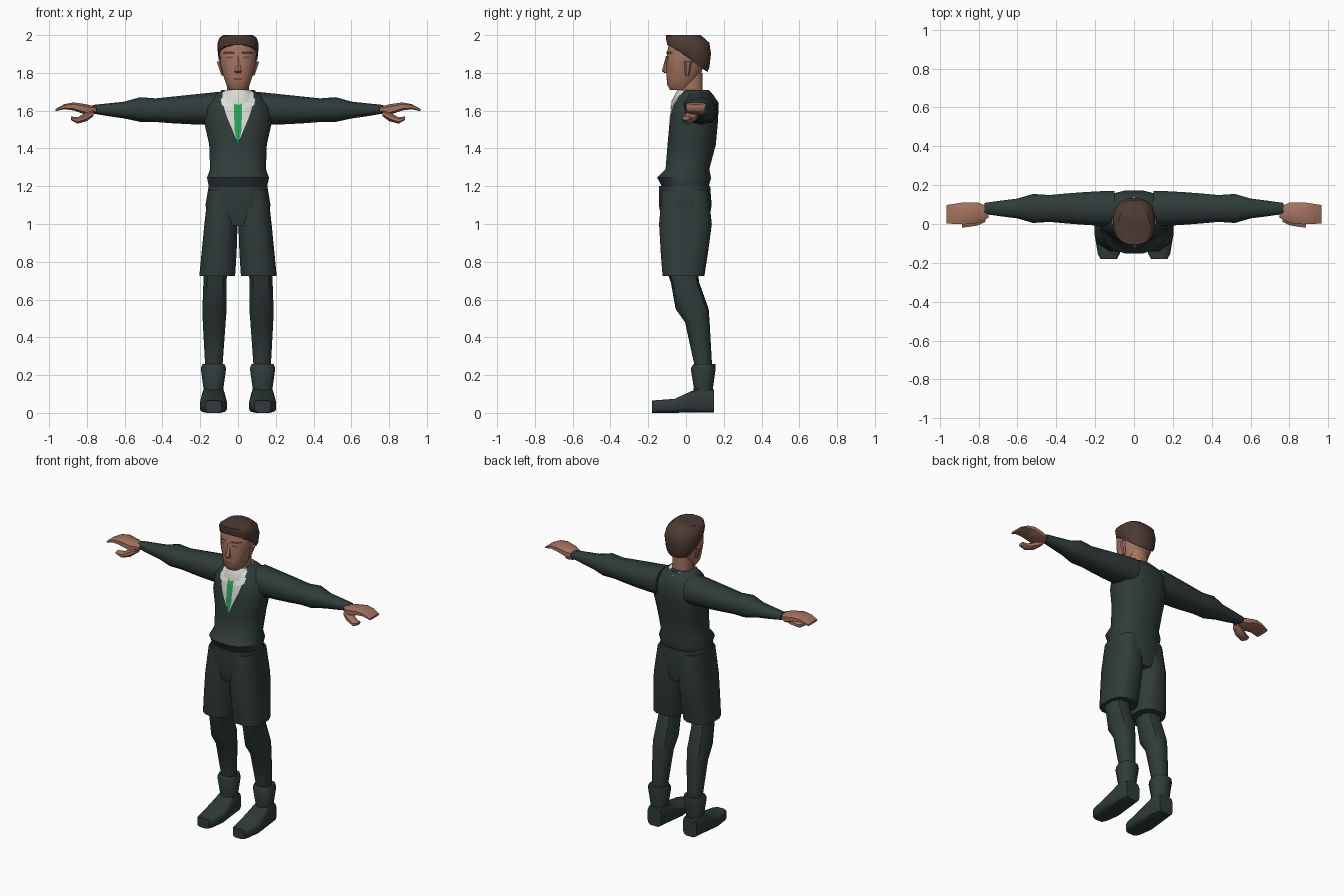
import bpy, bmesh, math
from mathutils import Vector
from mathutils.bvhtree import BVHTree

if "Cube" in bpy.data.objects:
    bpy.data.objects.remove(bpy.data.objects["Cube"])


def material(name, *color):
    mat = bpy.data.materials.new(name)
    mat.use_nodes = True
    mat.diffuse_color = (*color, 1)
    shader = mat.node_tree.nodes["Principled BSDF"]
    shader.inputs["Base Color"].default_value = (*color, 1)
    return mat


suit = material("dark suit cloth", .028, .044, .042)
skin = material("skin", .37, .17, .115)
hair = material("brown hair", .075, .042, .034)
white = material("white shirt", .7, .7, .67)
green = material("green tie", .02, .38, .1)
shade = material("dark skin", .18, .075, .05)


def lerp(start, end, factor):
    return start + (end - start) * factor


def finish(name, bm, mat, mirror):
    """Make the object, smooth it and return a tree for laying panels on it."""
    mesh = bpy.data.meshes.new(name)
    bm.to_mesh(mesh)
    tree = BVHTree.FromBMesh(bm)
    bm.free()
    part = bpy.data.objects.new(name, mesh)
    bpy.context.collection.objects.link(part)
    mesh.materials.append(mat)
    if mirror:
        part.modifiers.new("mirror", "MIRROR").use_mirror_merge = False
    bpy.ops.object.select_all(action="DESELECT")
    bpy.context.view_layer.objects.active = part
    part.select_set(True)
    bpy.ops.object.shade_smooth_by_angle(angle=math.radians(42))
    return tree


def bridge(bm, loops, closed):
    for lower, upper in zip(loops, loops[1:]):
        count = len(lower)
        for i in range(count if closed else count - 1):
            j = (i + 1) % count
            bm.faces.new((lower[i], upper[i], upper[j], lower[j]))


def loft(name, mat, rings, axis="z", mid=0, end_mid=None, tilt=0,
         sides=12, power=2.4, mirror=False):
    """Rounded tube; rings of (position, half width, low side, high side).
    The centre moves from mid to end_mid and the tilt fades out at the last ring."""
    bm = bmesh.new()
    loops = []
    for k, (position, half, low, high) in enumerate(rings):
        factor = k / (len(rings) - 1)
        centre = mid if end_mid is None else lerp(mid, end_mid, factor)
        loop = []
        for i in range(sides):
            angle = math.tau * (i + .5) / sides
            c, s = (math.copysign(abs(f) ** (2 / power), f)
                    for f in (math.cos(angle), math.sin(angle)))
            u = centre + c * half
            v = lerp(low, high, (s + 1) / 2)
            w = position + tilt * (1 - factor) * s * (high - low) / 2
            place = {"x": (w, u, v), "y": (u, w, v), "z": (u, v, w)}[axis]
            loop.append(bm.verts.new(place))
        loops.append(loop)
    bridge(bm, loops, True)
    bm.faces.new(loops[0])
    bm.faces.new(loops[-1])
    bmesh.ops.recalc_face_normals(bm, faces=bm.faces)
    return finish(name, bm, mat, mirror)


def panel(name, mat, rows, tree, mid=0, lift=.004, columns=6, mirror=False):
    """Thin sheet laid on the front of a part; rows of (height, half width)."""
    steps = 5
    dense = [Vector(p).lerp(Vector(q), k / steps)
             for p, q in zip(rows, rows[1:]) for k in range(steps)]
    dense.append(Vector(rows[-1]))
    bm = bmesh.new()
    grid = []
    for z, half in dense:
        line = []
        for i in range(columns + 1):
            x = lerp(mid - half, mid + half, i / columns)
            hit = tree.ray_cast(Vector((x, -1, z)), Vector((0, 1, 0)))[0]
            line.append(bm.verts.new((x, (hit.y if hit else -.03) - lift, z)))
        grid.append(line)
    bridge(bm, grid, False)
    finish(name, bm, mat, mirror)


# Jacket with flared hem, narrow waist and sloping shoulders
jacket = loft("jacket", suit, [
    (1.19, .155, -.125, .12), (1.245, .167, -.155, .135), (1.29, .15, -.11, .125),
    (1.42, .155, -.1, .16), (1.53, .18, -.09, .17), (1.62, .175, -.075, .175),
    (1.68, .125, -.05, .15), (1.71, .085, -.03, .12)], sides=16)

# Shirt front and tie
panel("shirt_front", white, [(1.7, .08), (1.65, .085), (1.57, .06), (1.44, .005)], jacket)
panel("tie", green, [(1.7, .013), (1.62, .021), (1.5, .019), (1.43, .004)], jacket,
      lift=.008, columns=2)

# Sleeves taper from shoulder to wrist, with a flare at the elbow
sleeve = []
for step in range(9):
    t = step / 8
    flare = .015 if step == 5 else 0
    sleeve.append((lerp(.1, .77, t), lerp(.095, .03, t ** 1.5) + flare,
                   lerp(1.525, 1.585, t ** 2) - flare / 2, lerp(1.7, 1.63, t) + flare))
loft("sleeve", suit, sleeve, axis="x", mid=.08, sides=10, mirror=True)

# Hands with drooping fingers and lowered thumbs
loft("hand", skin, [
    (.75, .03, 1.59, 1.62), (.8, .055, 1.575, 1.635), (.87, .06, 1.6, 1.645),
    (.92, .055, 1.607, 1.635), (.965, .05, 1.597, 1.61)],
    axis="x", mid=.06, end_mid=.05, sides=8, power=3, mirror=True)
loft("thumb", skin, [
    (.765, .03, 1.57, 1.605), (.8, .035, 1.543, 1.595),
    (.85, .03, 1.53, 1.566), (.885, .02, 1.55, 1.57)],
    axis="x", mid=.04, end_mid=0, sides=8, mirror=True)

# Shorts: hips and two wide legs
loft("hips", suit, [(1.2, .158, -.145, .13), (1.1, .175, -.146, .138),
                    (.99, .15, -.125, .12)], sides=16)
loft("shorts_leg", suit, [
    (1.18, .08, -.13, .12), (1, .09, -.146, .14), (.85, .095, -.137, .12),
    (.725, .097, -.127, .1)], mid=.08, end_mid=.11, power=2.8, mirror=True)

# Lower legs, boot cuffs and shoes
foot_x = .13
loft("lower_leg", suit, [
    (.76, .065, -.105, .06), (.69, .064, -.08, .07), (.55, .067, -.055, .12),
    (.48, .063, -.005, .125), (.25, .048, .045, .138), (.1, .048, .04, .135)],
    mid=.12, end_mid=foot_x, sides=10, mirror=True)
loft("boot_cuff", suit, [
    (.26, .06, .04, .155), (.235, .07, .025, .157), (.11, .052, .045, .14)],
    mid=foot_x, sides=10, mirror=True)
loft("shoe", suit, [
    (-.18, .043, 0, .066), (-.155, .057, 0, .068), (-.06, .073, 0, .075),
    (.08, .06, 0, .14), (.147, .05, 0, .125)],
    axis="y", mid=foot_x, power=4, mirror=True)

# Neck, collar and collar points
loft("neck", skin, [(1.62, .06, -.03, .09), (1.8, .06, -.03, .09)])
loft("collar", white, [(1.65, .1, -.075, .135), (1.67, .104, -.078, .138),
                       (1.71, .078, -.045, .115)], tilt=.4, sides=14)
panel("collar_point", white, [(1.665, .035), (1.635, .032), (1.605, .004)], jacket,
      mid=.058, lift=.009, columns=3, mirror=True)

# Head with a tapering jaw
head = loft("head", skin, [
    (1.71, .045, -.085, .02), (1.735, .062, -.1, .04), (1.78, .077, -.104, .075),
    (1.85, .096, -.104, .1), (1.92, .1, -.1, .11), (1.965, .088, -.088, .1)], sides=16)
loft("nose", skin, [(1.8, .018, -.115, -.08), (1.81, .02, -.128, -.08),
                    (1.89, .008, -.106, -.08)], sides=6)
loft("ear", skin, [(1.785, .008, -.005, .015), (1.86, .014, -.01, .033)],
     mid=.08, end_mid=.1, sides=6, mirror=True)

# Face details
panel("eyebrow", hair, [(1.912, .028), (1.9, .032)], head, mid=.048, mirror=True)
panel("eye", shade, [(1.888, .02), (1.876, .016)], head, mid=.044, mirror=True)
panel("mouth", shade, [(1.772, .02), (1.762, .024)], head)

# Hair, slanting from a high brow down to the nape
loft("hair", hair, [
    (1.875, .095, -.09, .115), (1.89, .105, -.102, .126), (1.945, .111, -.108, .134),
    (1.98, .1, -.108, .125), (2, .08, -.09, .08)], tilt=-.7, sides=16, power=2.5)
